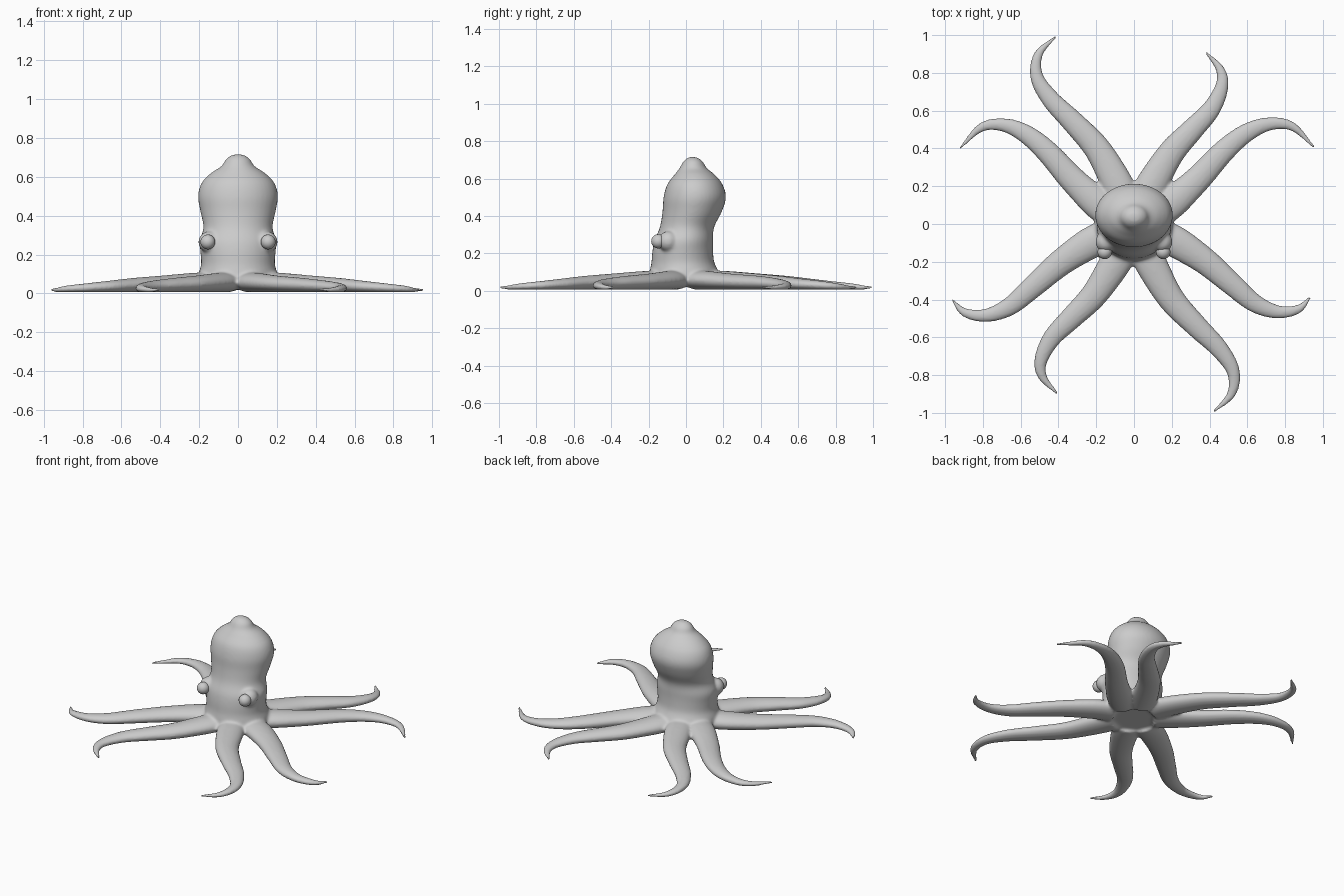
import bpy, bmesh
from math import cos, sin, pi, hypot
from mathutils import Vector

if "Cube" in bpy.data.objects:
    bpy.data.objects.remove(bpy.data.objects["Cube"], do_unlink=True)

skin = bpy.data.materials.new("grey skin")
skin.use_nodes = True
skin.diffuse_color = (0.6, 0.6, 0.6, 1)
skin.node_tree.nodes["Principled BSDF"].inputs["Base Color"].default_value = (0.6, 0.6, 0.6, 1)


def spline(points, steps=6):
    """Smooth curve through points of any dimension."""
    pts = [Vector(p) for p in points]
    pts = [pts[0] * 2 - pts[1]] + pts + [pts[-1] * 2 - pts[-2]]
    out = []
    for a, b, c, d in zip(pts, pts[1:], pts[2:], pts[3:]):
        for i in range(steps):
            t = i / steps
            out.append((b * 2 + (c - a) * t + (a * 2 - b * 5 + c * 4 - d) * t ** 2
                        + (b * 3 - a - c * 3 + d) * t ** 3) / 2)
    return out + [pts[-2]]


def loft(bm, rings):
    """Skin a list of vertex rings and cap both ends."""
    loops = [[bm.verts.new(p) for p in ring] for ring in rings]
    n = len(loops[0])
    for lo, hi in zip(loops, loops[1:]):
        for i in range(n):
            bm.faces.new((lo[i], lo[(i + 1) % n], hi[(i + 1) % n], hi[i]))
    bm.faces.new(loops[0][::-1])
    bm.faces.new(loops[-1])


def add_object(name, bm):
    mesh = bpy.data.meshes.new(name)
    bmesh.ops.recalc_face_normals(bm, faces=bm.faces)
    bm.to_mesh(mesh)
    bm.free()
    mesh.materials.append(skin)
    obj = bpy.data.objects.new(name, mesh)
    bpy.context.collection.objects.link(obj)
    return obj


bm = bmesh.new()

# Body and head: height, half width, front y, back y
profile = [(0.03, 0.19, -0.18, 0.18), (0.09, 0.205, -0.195, 0.18), (0.15, 0.19, -0.185, 0.152),
           (0.21, 0.193, -0.18, 0.145), (0.27, 0.197, -0.168, 0.145), (0.34, 0.178, -0.14, 0.15),
           (0.42, 0.193, -0.126, 0.19), (0.5, 0.206, -0.12, 0.214), (0.57, 0.187, -0.1, 0.195),
           (0.62, 0.138, -0.062, 0.155), (0.655, 0.085, -0.035, 0.112), (0.69, 0.062, -0.015, 0.09),
           (0.71, 0.035, 0.008, 0.065), (0.716, 0.008, 0.03, 0.045)]
rings = []
for z, w, y0, y1 in spline(profile, 4):
    mid, half = (y0 + y1) / 2, (y1 - y0) / 2
    rings.append([(w * cos(a), mid + half * sin(a), z) for a in (2 * pi * i / 40 for i in range(40))])
loft(bm, rings)

# Arms: half width and half height from root to tip
widths = [0.085, 0.085, 0.071, 0.06, 0.049, 0.035, 0.023, 0.005]
heights = [0.052, 0.05, 0.043, 0.037, 0.03, 0.023, 0.016, 0.006]


def arm(path, sx, sy):
    nodes = [(x * sx, y * sy, w, h) for (x, y), w, h in zip(path, widths, heights)]
    pts = spline(nodes)
    rings = []
    for i, (x, y, w, h) in enumerate(pts):
        a, b = pts[max(i - 1, 0)], pts[min(i + 1, len(pts) - 1)]
        side = Vector((a.y - b.y, b.x - a.x, 0)).normalized()
        centre = Vector((x, y, max(h + 0.006, 0.018)))
        rings.append([centre + side * w * cos(t) + Vector((0, 0, h * sin(t)))
                      for t in (2 * pi * k / 16 for k in range(16))])
    loft(bm, rings)


front = [(0.05, -0.12), (0.1, -0.23), (0.2, -0.4), (0.33, -0.54),
         (0.45, -0.66), (0.525, -0.78), (0.515, -0.9), (0.42, -0.995)]
front_side = [(0.12, -0.05), (0.23, -0.1), (0.38, -0.2), (0.52, -0.32),
              (0.64, -0.42), (0.76, -0.465), (0.87, -0.45), (0.935, -0.385)]
back_side = [(0.12, 0.05), (0.21, 0.12), (0.34, 0.24), (0.48, 0.39),
             (0.6, 0.485), (0.72, 0.53), (0.84, 0.515), (0.955, 0.405)]
back = [(0.05, 0.12), (0.1, 0.22), (0.2, 0.38), (0.31, 0.5),
        (0.41, 0.61), (0.465, 0.73), (0.455, 0.82), (0.38, 0.91)]
arm(front, 1, 1)
arm(front, -0.98, -1)
arm(front_side, 1, 1)
arm(front_side, -1.03, 1.04)
arm(back_side, 1, 1)
arm(back_side, -0.965, 0.99)
arm(back, 1, 1)
arm(back, -1.06, -0.99)

# Brow swellings behind the eyes
for s in (-1, 1):
    made = bmesh.ops.create_uvsphere(bm, u_segments=20, v_segments=12, radius=0.055)
    bmesh.ops.translate(bm, verts=made["verts"], vec=(s * 0.15, -0.095, 0.265))

# Fuse everything into one skin, then soften the joints near the body
octopus = add_object("octopus_body", bm)
fuse = octopus.modifiers.new("fuse", 'REMESH')
fuse.mode = 'VOXEL'
fuse.voxel_size = 0.008
bpy.context.view_layer.objects.active = octopus
octopus.select_set(True)
bpy.ops.object.modifier_apply(modifier="fuse")
group = octopus.vertex_groups.new(name="soft")
for v in octopus.data.vertices:
    reach = hypot(v.co.x, v.co.y)
    crown = 0.25 if v.co.z > 0.6 else 1
    group.add([v.index], crown * max(0.12, min(1, (0.5 - reach) / 0.2)), 'REPLACE')
soften = octopus.modifiers.new("soften", 'SMOOTH')
soften.factor = 0.5
soften.iterations = 14
soften.vertex_group = "soft"
octopus.data.polygons.foreach_set("use_smooth", [True] * len(octopus.data.polygons))

# Eyes
for s, name in ((1, "left_eye"), (-1, "right_eye")):
    bm = bmesh.new()
    bmesh.ops.create_uvsphere(bm, u_segments=24, v_segments=16, radius=0.038)
    for f in bm.faces:
        f.smooth = True
    eye = add_object(name, bm)
    eye.location = (s * 0.155, -0.148, 0.265)
